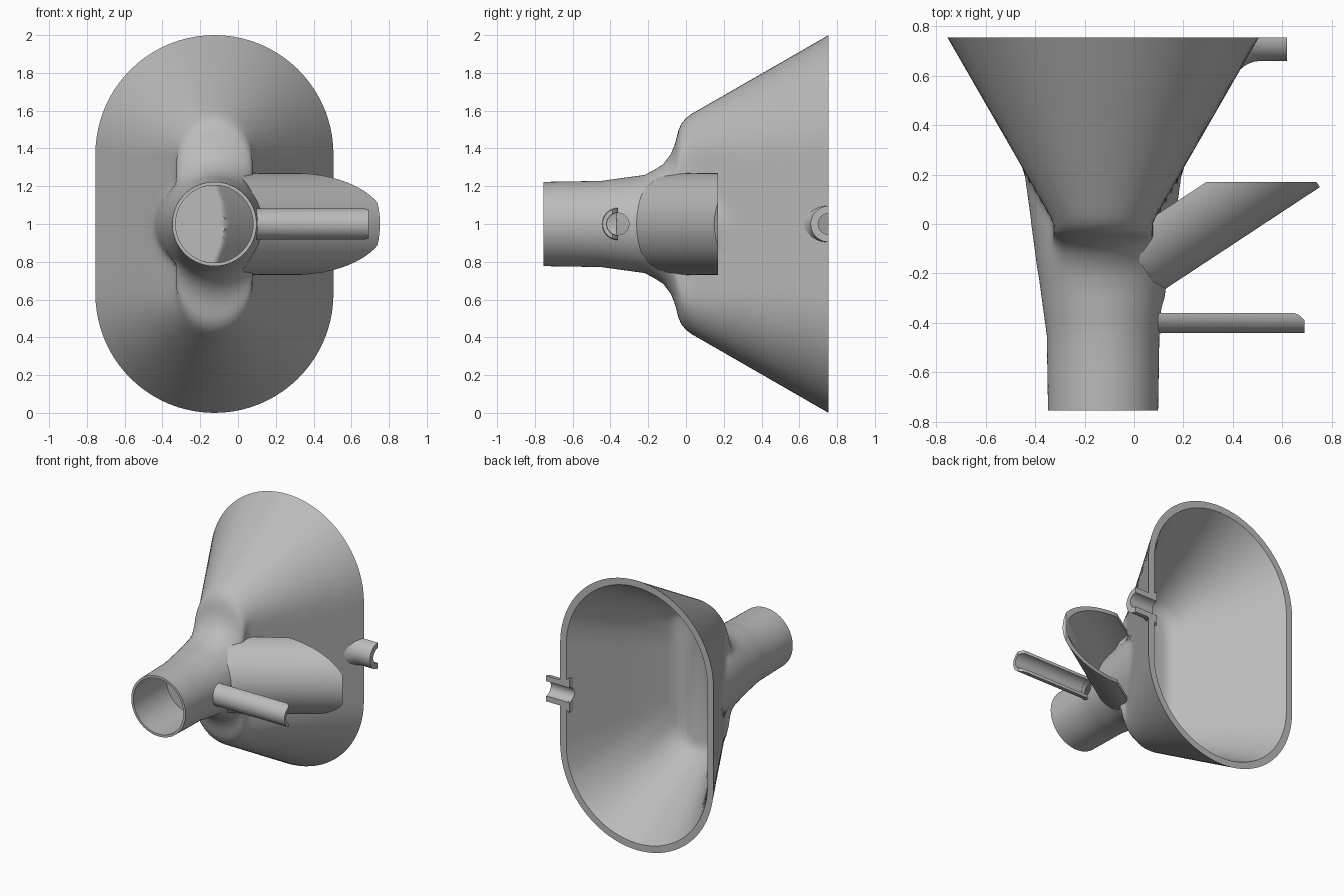
import bpy, bmesh, math
from mathutils import Vector

if "Cube" in bpy.data.objects:
    bpy.data.objects.remove(bpy.data.objects["Cube"], do_unlink=True)

grey = bpy.data.materials.new("plain_grey")
grey.use_nodes = True
GREY = (0.5, 0.5, 0.5, 1)
grey.diffuse_color = GREY
grey.node_tree.nodes["Principled BSDF"].inputs["Base Color"].default_value = GREY

N = 128
CX, CZ = -0.125, 1.0
BACK, FRONT = 0.755, -0.755


def finish(bm, name):
    bmesh.ops.recalc_face_normals(bm, faces=bm.faces[:])
    mesh = bpy.data.meshes.new(name)
    bm.to_mesh(mesh)
    bm.free()
    mesh.materials.append(grey)
    ob = bpy.data.objects.new(name, mesh)
    bpy.context.collection.objects.link(ob)
    return ob


def smooth(ob):
    bpy.ops.object.select_all(action='DESELECT')
    ob.select_set(True)
    bpy.context.view_layer.objects.active = ob
    bpy.ops.object.shade_smooth_by_angle(angle=math.radians(35))


def stadium(a, r, half):
    """Distance from the centre to a stadium outline at angle a."""
    c, s = abs(math.cos(a)), abs(math.sin(a))
    if r * s <= half * c:
        return r / c
    return half * s + math.sqrt(max(r * r - (half * c) ** 2, 0))


def neck(y):
    """Radius of the round neck, widening towards the back."""
    return 0.223 + 0.005 * (y + 0.755) / 0.3 if y < -0.45 else 0.228 + 0.137 * (y + 0.45)


def ring(bm, y, radius):
    verts = []
    for i in range(N):
        a = 2 * math.pi * i / N
        r = radius(a)
        x, z = CX + r * math.cos(a), CZ + r * math.sin(a)
        verts.append(bm.verts.new((x, y(x, z) if callable(y) else y, z)))
    return verts


def blend(p, q, k):
    return 0.5 * (p + q + math.sqrt((p - q) ** 2 + k * k))


def divider(x, z):
    """Flat end of the bore, falling away towards the side spout."""
    edge = -0.07 - 1.2 * (z - CZ) ** 2
    return -0.37 + 1.2 * max(0, x - edge)


# Body: bore, neck, shoulder, flared cup, rim and cavity as one loft
bm = bmesh.new()
rings = [ring(bm, divider, lambda a, f=f: 0.205 * f / 10) for f in range(1, 11)]
rings.append(ring(bm, FRONT, lambda a: 0.205))
for y in (FRONT, -0.6, -0.45, -0.4, -0.3, -0.22):
    rings.append(ring(bm, y, lambda a, y=y: neck(y)))
shoulder = [(-0.17, 0.28), (-0.12, 0.315), (-0.08, 0.37), (-0.06, 0.42), (-0.05, 0.455),
            (-0.04, 0.495), (-0.025, 0.53), (0.0, 0.56)]
for y, h in shoulder:
    rings.append(ring(bm, y, lambda a, y=y, h=h: blend(neck(y), stadium(a, 0.2, h - 0.2), 0.02)))
for y in (0.03, 0.07, 0.11, 0.15, 0.19, 0.23, 0.3, 0.45, 0.6, BACK):
    r = 0.63 - 0.575 * (BACK - y)
    rings.append(ring(bm, y, lambda a, y=y, r=r:
                      max(neck(y) if y < 0.25 else 0, stadium(a, r, 0.37))))
for y, r in ((BACK, 0.58), (0.4, 0.376), (0.1, 0.203), (0.06, 0.172), (0.04, 0.14), (0.03, 0.1)):
    rings.append(ring(bm, y, lambda a, r=r: stadium(a, r, 0.37)))
for p, q in zip(rings, rings[1:]):
    for i in range(N):
        j = (i + 1) % N
        bm.faces.new((p[i], p[j], q[j], q[i]))
bm.faces.new(rings[0])
bm.faces.new(rings[-1])
body = finish(bm, "flared_body")

# Bores through the wall for the small pipe and the rim stub
bm = bmesh.new()
for x0, x1, y, r in ((0.02, 0.3, -0.36, 0.058), (0.33, 0.7, BACK, 0.055)):
    made = bmesh.ops.create_cone(bm, cap_ends=True, segments=40, radius1=r, radius2=r, depth=x1 - x0)
    for v in made["verts"]:
        v.co = Vector(((x0 + x1) / 2 + v.co.z, y + v.co.x, CZ + v.co.y))
cutter = finish(bm, "bore_cutter")
cutter.hide_render = True
cut = body.modifiers.new("bores", 'BOOLEAN')
cut.operation = 'DIFFERENCE'
cut.solver = 'EXACT'
cut.object = cutter
bpy.context.view_layer.objects.active = body
bpy.ops.object.modifier_apply(modifier=cut.name)
bpy.data.objects.remove(cutter, do_unlink=True)
smooth(body)


def half_pipe(name, origin, axis, outer, bore, cuts=(), steps=40):
    """Split pipe, open at the back; outer lists (distance along axis, radius)."""
    o, d = Vector(origin), Vector(axis).normalized()
    n = Vector((d.y, -d.x, 0))
    loop = outer + [(outer[-1][0], bore), (outer[0][0], bore)]
    bm = bmesh.new()
    rows = []
    for i in range(steps + 1):
        a = math.pi * (i / steps - 0.5)
        side = n * math.cos(a) + Vector((0, 0, math.sin(a)))
        rows.append([bm.verts.new(o + d * s + side * r) for s, r in loop])
    m = len(loop)
    for p, q in zip(rows, rows[1:]):
        for i in range(m):
            bm.faces.new((p[i], p[(i + 1) % m], q[(i + 1) % m], q[i]))
    bm.faces.new(rows[0])
    bm.faces.new(rows[-1])
    for point, normal in cuts:
        geom = bm.verts[:] + bm.edges[:] + bm.faces[:]
        bmesh.ops.bisect_plane(bm, geom=geom, plane_co=point, plane_no=normal, clear_outer=True)
        bmesh.ops.holes_fill(bm, edges=[e for e in bm.edges if e.is_boundary])
    smooth(finish(bm, name))


# Wide angled spout, trimmed flat at the back
half_pipe("side_spout", (-0.0185, -0.035, CZ), (0.835, 0.55, 0),
          [(-0.03, 0.27), (0.745, 0.27)], 0.243, [((0, 0.17, CZ), (0, 1, 0))], 56)

# Narrow pipe with a chamfered tip and a small flare at the root
half_pipe("small_pipe", (0, -0.36, CZ), (1, 0, 0),
          [(0.09, 0.087), (0.11, 0.082), (0.69, 0.082)], 0.06,
          [((0.675, -0.375, CZ), (1, 1, 0)), ((0.653, -0.362, CZ), (0.4, 1, 0))])

# Short stub on the rim, flaring into the cup wall
half_pipe("rim_stub", (0, BACK, CZ), (1, 0, 0),
          [(0.43, 0.13), (0.445, 0.117), (0.465, 0.105), (0.49, 0.097), (0.52, 0.095),
           (0.62, 0.095)], 0.055)
